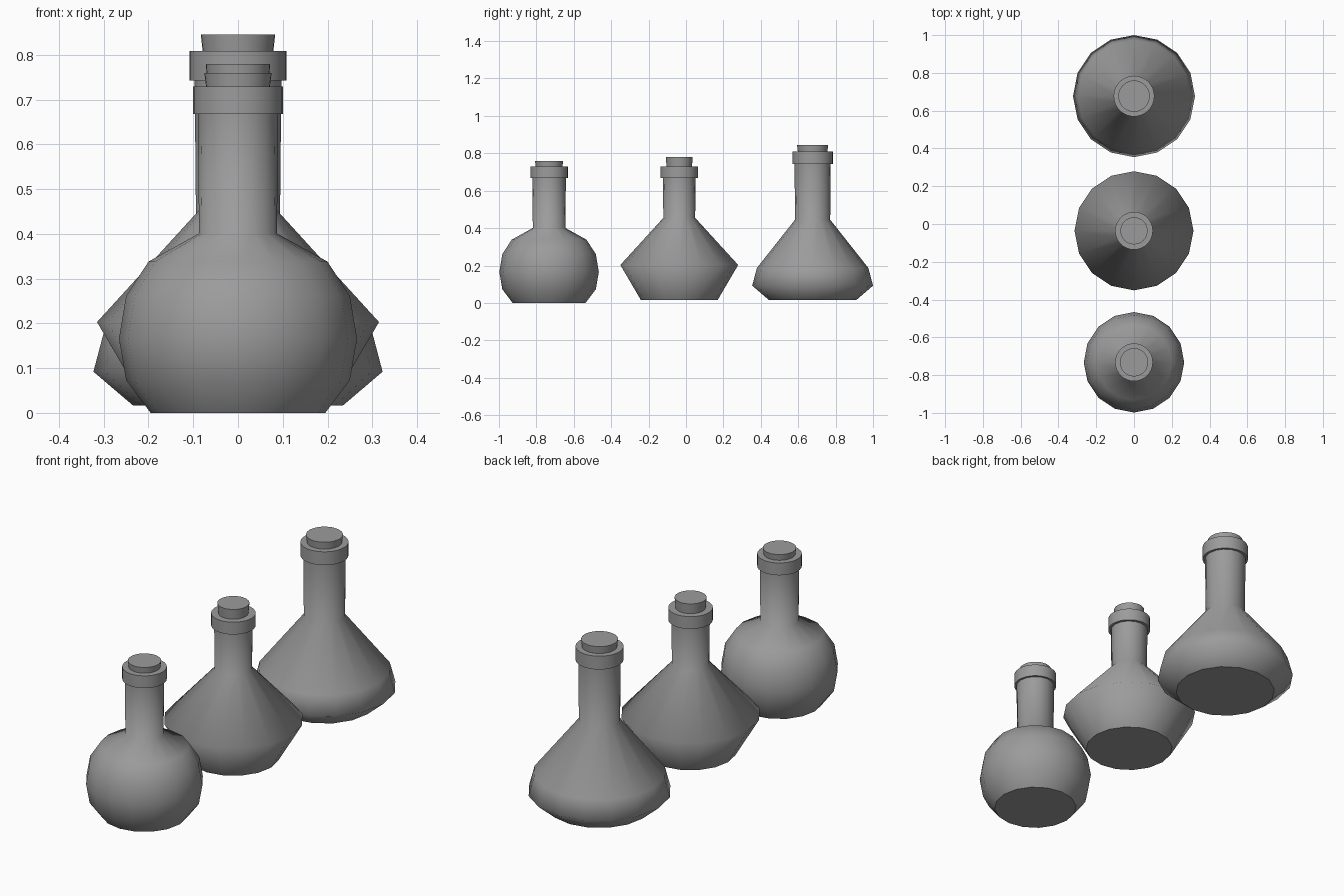
import bpy
import bmesh
from math import cos, sin, tau

cube = bpy.data.objects.get("Cube")
if cube:
    bpy.data.objects.remove(cube, do_unlink=True)

grey = bpy.data.materials.new("plain grey")
grey.use_nodes = True
grey.diffuse_color = (0.33, 0.33, 0.33, 1)
grey.node_tree.nodes["Principled BSDF"].inputs["Base Color"].default_value = grey.diffuse_color


def lathe(name, y, profile, sides, hard_rings=()):
    """Revolve (radius, height) points, cap both ends, keep hard_rings sharp."""
    bm = bmesh.new()
    rings = [[bm.verts.new((r * cos(tau * i / sides), r * sin(tau * i / sides), z))
              for i in range(sides)] for r, z in profile]
    for low, high in zip(rings, rings[1:]):
        for i in range(sides):
            j = (i + 1) % sides
            bm.faces.new((low[i], low[j], high[j], high[i])).smooth = True
    caps = [bm.faces.new(rings[0][::-1]), bm.faces.new(rings[-1])]
    for cap in caps:
        for edge in cap.edges:
            edge.smooth = False
    for k in hard_rings:
        for i in range(sides):
            bm.edges.get((rings[k][i - 1], rings[k][i])).smooth = False
    mesh = bpy.data.meshes.new(name)
    bm.to_mesh(mesh)
    bm.free()
    mesh.materials.append(grey)
    obj = bpy.data.objects.new(name, mesh)
    obj.location.y = y
    bpy.context.collection.objects.link(obj)


def bottle(name, y, body, collar, cork):
    """Body with neck, a collar band around the mouth, and a tapered cork."""
    radius, bottom, top = collar
    neck = [(body[-1][0] + 0.003, bottom + 0.02)]
    lathe(name + "_body", y, body + neck, 16)
    lathe(name + "_collar", y, [(radius, bottom), (radius, top)], 32)
    cork_radius, cork_top = cork
    lathe(name + "_cork", y, [(cork_radius - 0.006, top - 0.02), (cork_radius, cork_top)], 32)


# Round flask at the front
bottle("round_flask", -0.732,
       [(0.195, 0.002), (0.25, 0.075), (0.266, 0.168), (0.25, 0.263), (0.2, 0.34), (0.087, 0.403)],
       (0.1, 0.668, 0.729), (0.075, 0.759))

# Angular flask in the middle
bottle("angular_flask", -0.036,
       [(0.206, 0.017), (0.315, 0.203), (0.085, 0.455)],
       (0.1, 0.668, 0.729), (0.072, 0.779))

# Conical flask at the back
bottle("conical_flask", 0.677,
       [(0.235, 0.017), (0.323, 0.092), (0.298, 0.187), (0.094, 0.445)],
       (0.108, 0.743, 0.809), (0.083, 0.845))

# Rest the group on the ground
bpy.data.objects["round_flask_body"].location.z = -0.002
